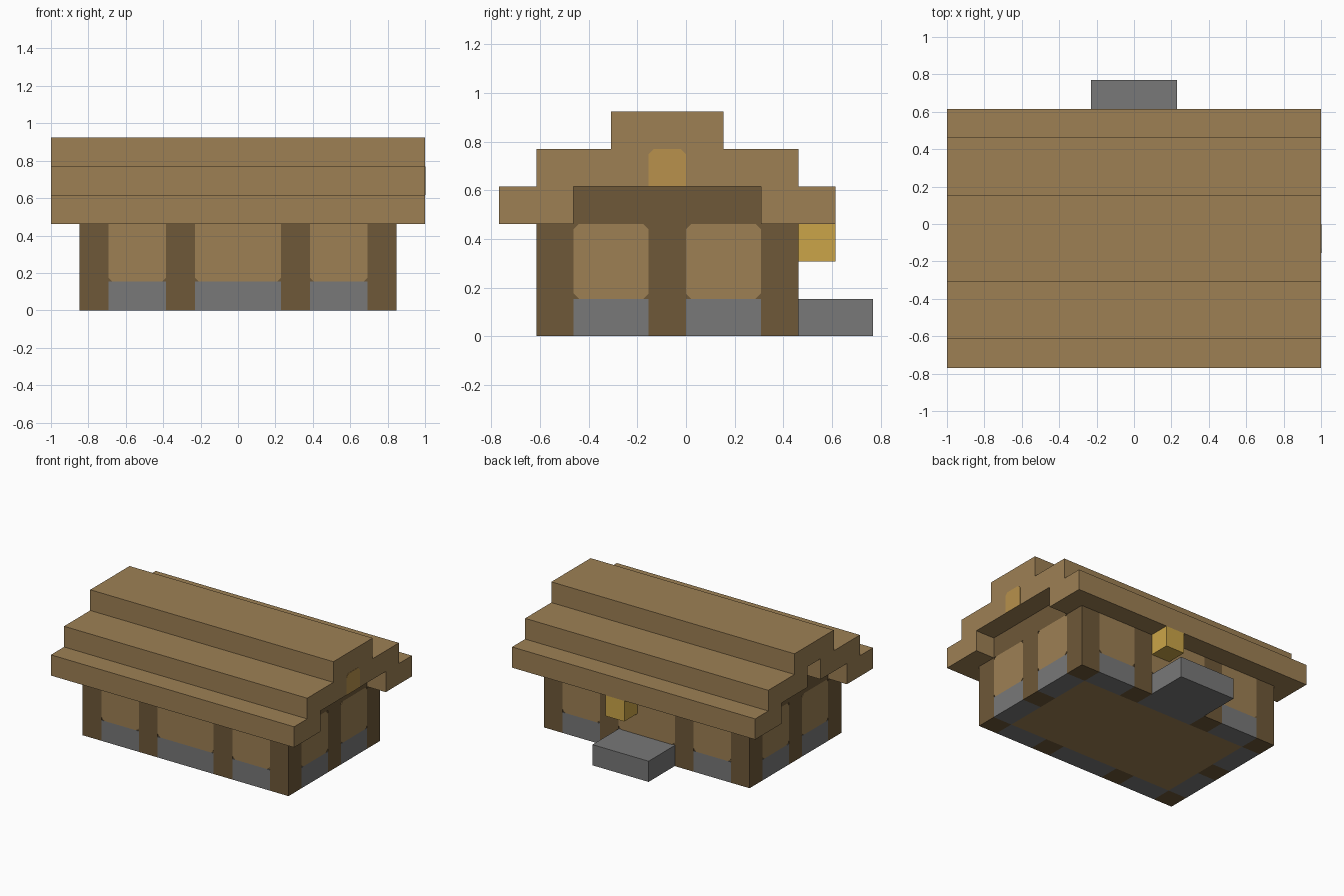
import bpy
import bmesh
from mathutils import Vector

if "Cube" in bpy.data.objects:
    bpy.data.objects.remove(bpy.data.objects["Cube"], do_unlink=True)

U = 2 / 13  # one block


def material(name, rgb):
    lin = [((c / 255 + 0.055) / 1.055) ** 2.4 for c in rgb] + [1]
    m = bpy.data.materials.new(name)
    m.use_nodes = True
    m.diffuse_color = lin
    bsdf = m.node_tree.nodes["Principled BSDF"]
    bsdf.inputs["Base Color"].default_value = lin
    bsdf.inputs["Roughness"].default_value = 0.9
    return m


WOOD = material("plank_brown", (157, 128, 84))
DARK = material("timber_dark_brown", (110, 88, 56))
STONE = material("stone_grey", (120, 120, 120))
GOLD = material("lantern_gold", (203, 165, 72))
PANE = material("window_amber", (184, 145, 76))


def prism(name, outline, start, end, mat, axis="X"):
    """Extrude an outline (horizontal, z), in blocks, along X or Y."""
    def place(d, h, z):
        return Vector((d, h, z) if axis == "X" else (h, d, z)) * U
    bm = bmesh.new()
    face = bm.faces.new([bm.verts.new(place(start, h, z)) for h, z in outline])
    ext = bmesh.ops.extrude_face_region(bm, geom=[face])
    moved = [v for v in ext["geom"] if isinstance(v, bmesh.types.BMVert)]
    bmesh.ops.translate(bm, verts=moved, vec=place(end - start, 0, 0))
    bmesh.ops.recalc_face_normals(bm, faces=bm.faces)
    mesh = bpy.data.meshes.new(name)
    bm.to_mesh(mesh)
    bm.free()
    mesh.materials.append(mat)
    obj = bpy.data.objects.new(name, mesh)
    bpy.context.collection.objects.link(obj)
    return obj


def box(name, x, y, z, mat):
    a, b = y
    return prism(name, [(a, z[0]), (b, z[0]), (b, z[1]), (a, z[1])], x[0], x[1], mat)


def panel_outline(a, b, low, high, c_low, c_high):
    """Rectangle with clipped lower and upper corners."""
    pts = [(a + c_low, low), (b - c_low, low), (b, low + c_low), (b, high - c_high),
           (b - c_high, high), (a + c_high, high), (a, high - c_high), (a, low + c_low)]
    return list(dict.fromkeys(pts))


# Body: floor, dark backing, stone footing and plank panels between posts
box("floor", (-4.5, 4.5), (-3, 2), (0, 0.3), WOOD)
box("wall_backing", (-5.47, 5.47), (-3.97, 2.97), (0.3, 3), DARK)
CLIP = 0.14

for side, y in (("front", (-4, -3)), ("back", (2, 3))):
    for i, (a, b) in enumerate(((-4.5, -2.5), (-1.5, 1.5), (2.5, 4.5))):
        box(f"{side}_footing_{i}", (a, b), y, (0, 1), STONE)
        prism(f"{side}_panel_{i}", panel_outline(a, b, 1, 3, CLIP, 0), *y, WOOD, "Y")
    for i, x in enumerate((-5.5, -2.5, 1.5, 4.5)):
        box(f"{side}_post_{i}", (x, x + 1), y, (0, 3), DARK)

for side, x in (("right", (-5.5, -4.5)), ("left", (4.5, 5.5))):
    for i, (a, b) in enumerate(((-3, -1), (0, 2))):
        box(f"{side}_footing_{i}", x, (a, b), (0, 1), STONE)
        prism(f"{side}_panel_{i}", panel_outline(a, b, 1, 3, CLIP, CLIP), *x, WOOD)
    box(f"{side}_middle_post", x, (-1, 0), (0, 3), DARK)

# Beam filling the gables under the stepped roof
box("gable_beam", (-5.5, 5.5), (-3, 2), (3, 4), DARK)

# Stepped roof, with an open slot in the right gable
steps = [(4, 3), (4, 4), (3, 4), (3, 5), (1, 5), (1, 6),
         (-2, 6), (-2, 5), (-4, 5), (-4, 4), (-5, 4), (-5, 3)]
arch = [(-3, 3), (-3, 4), (2, 4), (2, 3)]
slot = [(-1, 4), (-1, 5), (0, 5), (0, 4)]
prism("roof", steps + arch, -5.5, 6.5, WOOD)
prism("roof_right_end", steps + arch[:2] + slot + arch[2:], -6.5, -5.5, WOOD)

# Amber pane in the left gable
prism("gable_window", panel_outline(-1, 0, 4, 5, 0, CLIP), 6.49, 6.51, PANE)

# Back entrance
box("door_step", (-1.5, 1.5), (3, 5), (0, 1), STONE)
box("lantern", (0.5, 1.5), (3, 4), (2, 3), GOLD)
